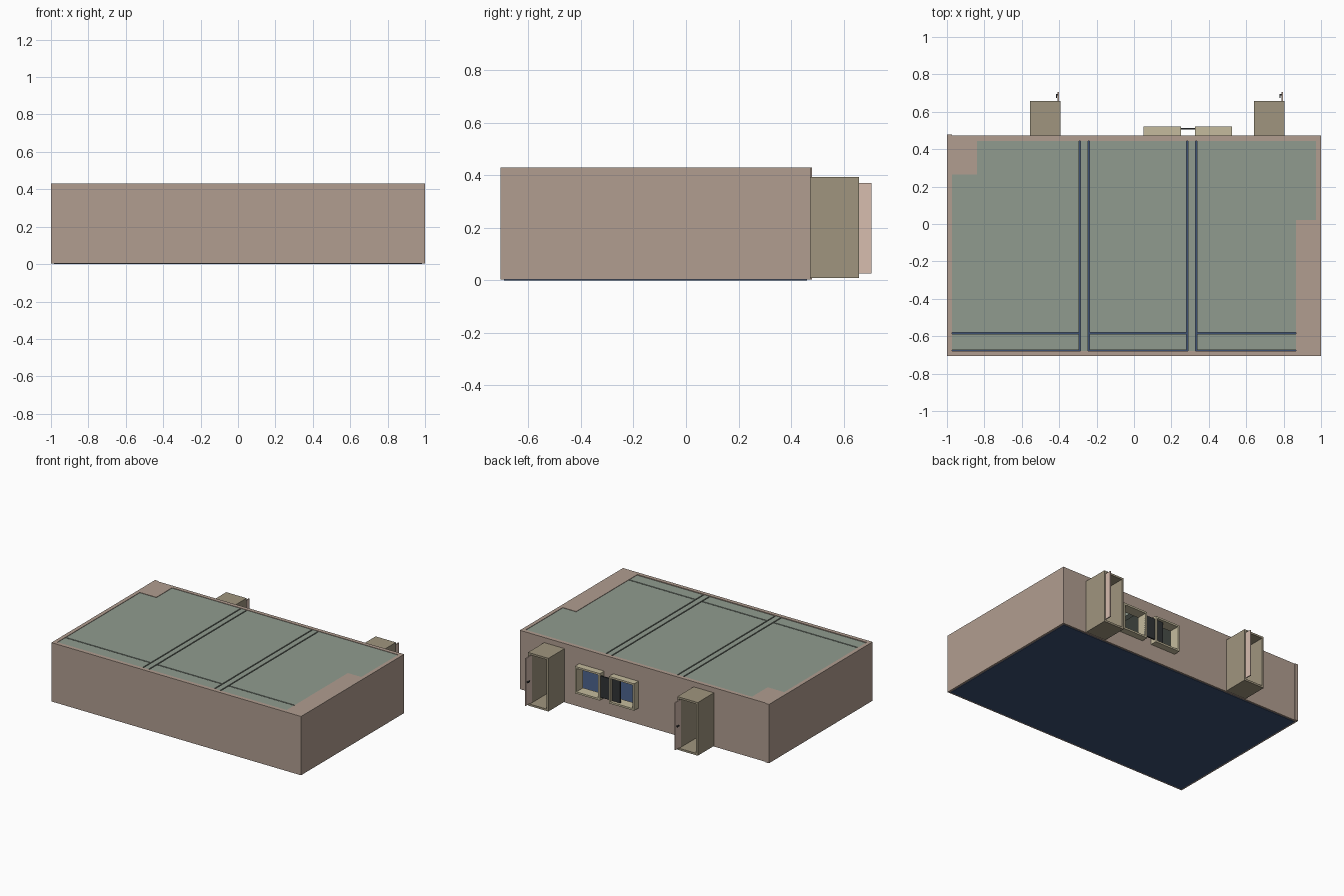
import bpy, bmesh

if "Cube" in bpy.data.objects:
    bpy.data.objects.remove(bpy.data.objects["Cube"])

def mat(name, r, g, b):
    m = bpy.data.materials.new(name)
    m.diffuse_color = (r, g, b, 1)
    m.use_nodes = True
    m.node_tree.nodes["Principled BSDF"].inputs["Base Color"].default_value = m.diffuse_color
    return m

WALL = mat("wall_paint", .44, .34, .28)
CEIL = mat("ceiling_paint", .28, .33, .275)
FLOOR = mat("floor_blue", .045, .08, .17)
OLIVE = mat("alcove_paint", .35, .30, .21)
CREAM = mat("window_paint", .56, .50, .34)
PINK = mat("door_paint", .68, .51, .43)
DARK = mat("dark_metal", .03, .033, .035)

def boxes(name, material, parts):
    """One object from boxes given as (x0, x1, y0, y1, z0, z1)."""
    bm = bmesh.new()
    for x0, x1, y0, y1, z0, z1 in parts:
        for v in bmesh.ops.create_cube(bm, size=1)["verts"]:
            v.co = ((x0 + x1) / 2 + v.co.x * (x1 - x0),
                    (y0 + y1) / 2 + v.co.y * (y1 - y0),
                    (z0 + z1) / 2 + v.co.z * (z1 - z0))
    me = bpy.data.meshes.new(name)
    bm.to_mesh(me)
    bm.free()
    me.materials.append(material)
    ob = bpy.data.objects.new(name, me)
    bpy.context.collection.objects.link(ob)
    return ob

def tube(name, material, x0, x1, y0, y1, z0, z1, t):
    """Rectangular surround, open along y."""
    return boxes(name, material, [
        (x0, x0 + t, y0, y1, z0, z1), (x1 - t, x1, y0, y1, z0, z1),
        (x0 + t, x1 - t, y0, y1, z0, z0 + t), (x0 + t, x1 - t, y0, y1, z1 - t, z1)])

H, Z0, T = .43, .004, .028
FRONT, BACK = -.707, .473

# Floor and outer walls
boxes("floor", FLOOR, [(-.985, .985, FRONT + .015, BACK - .013, 0, .012)])
boxes("front_wall", WALL, [(-1 + T, 1 - T, FRONT, FRONT + T, Z0, H)])
boxes("left_wall", WALL, [(-1, -1 + T, FRONT, BACK + .006, Z0, H)])
boxes("right_wall", WALL, [(1 - T, 1, FRONT, BACK, Z0, H)])

# Back wall, built around the door and window openings
alcoves = [(-.555, -.392), (.642, .805)]
windows = [(.05, .252), (.325, .525)]
openings = sorted([(a, b, .01, .393) for a, b in alcoves] +
                  [(a, b, .12, .315) for a, b in windows])
parts, x = [], -1 + T
for a, b, lo, hi in openings:
    parts += [(x, a, BACK - T, BACK, Z0, H),
              (a, b, BACK - T, BACK, Z0, lo), (a, b, BACK - T, BACK, hi, H)]
    x = b
parts.append((x, 1 - T, BACK - T, BACK, Z0, H))
boxes("back_wall", WALL, parts)

# Structural columns filling two corners
boxes("left_column", WALL, [(-1 + T, -.84, .265, BACK - T, .012, H)])
boxes("right_column", WALL, [(.865, 1 - T, FRONT + T, .022, .012, H)])

# Ceiling panels with narrow gaps, and beams between the bays
G, ZC0, ZC1 = .004, .412, .427
yb, yf, ys = BACK - T, FRONT + T + .005, -.584
panels = []
for a, b in [(-.84, -.289), (-.242, .284), (.332, .865)]:
    panels += [(a + (G if a > -.8 else 0), b - (G if b < .8 else 0), ys + G, yb, ZC0, ZC1),
               (a + (G if a > -.8 else 0), b - (G if b < .8 else 0), yf, ys - G, ZC0, ZC1)]
panels += [(-1 + T, -.84, ys + G, .265, ZC0, ZC1), (-1 + T, -.84, yf, ys - G, ZC0, ZC1),
           (.865, 1 - T, .022, yb, ZC0, ZC1)]
boxes("ceiling_panels", CEIL, panels)
boxes("ceiling_beams", CEIL, [(a + G, b - G, FRONT + T, yb, .38, ZC1)
                              for a, b in [(-.289, -.242), (.284, .332)]])

# Entry alcoves with a narrow open door and handle
for i, (a, b) in enumerate(alcoves, 1):
    tube(f"alcove_{i}", OLIVE, a, b, BACK - T, .658, .008, .393, .014)
    boxes(f"door_{i}", PINK, [(b - .016, b - .009, .638, .706, .027, .37)])
    boxes(f"door_handle_{i}", DARK, [(b - .024, b - .016, .688, .694, .19, .2),
                                     (b - .026, b - .021, .674, .694, .19, .2)])

# Window surrounds and sliding shutters
for i, (a, b) in enumerate(windows, 1):
    tube(f"window_frame_{i}", CREAM, a, b, BACK - T, .522, .12, .315, .013)
boxes("shutters", DARK, [(.245, .338, .504, .514, .14, .295),
                         (.175, .239, .494, .503, .134, .301)])
